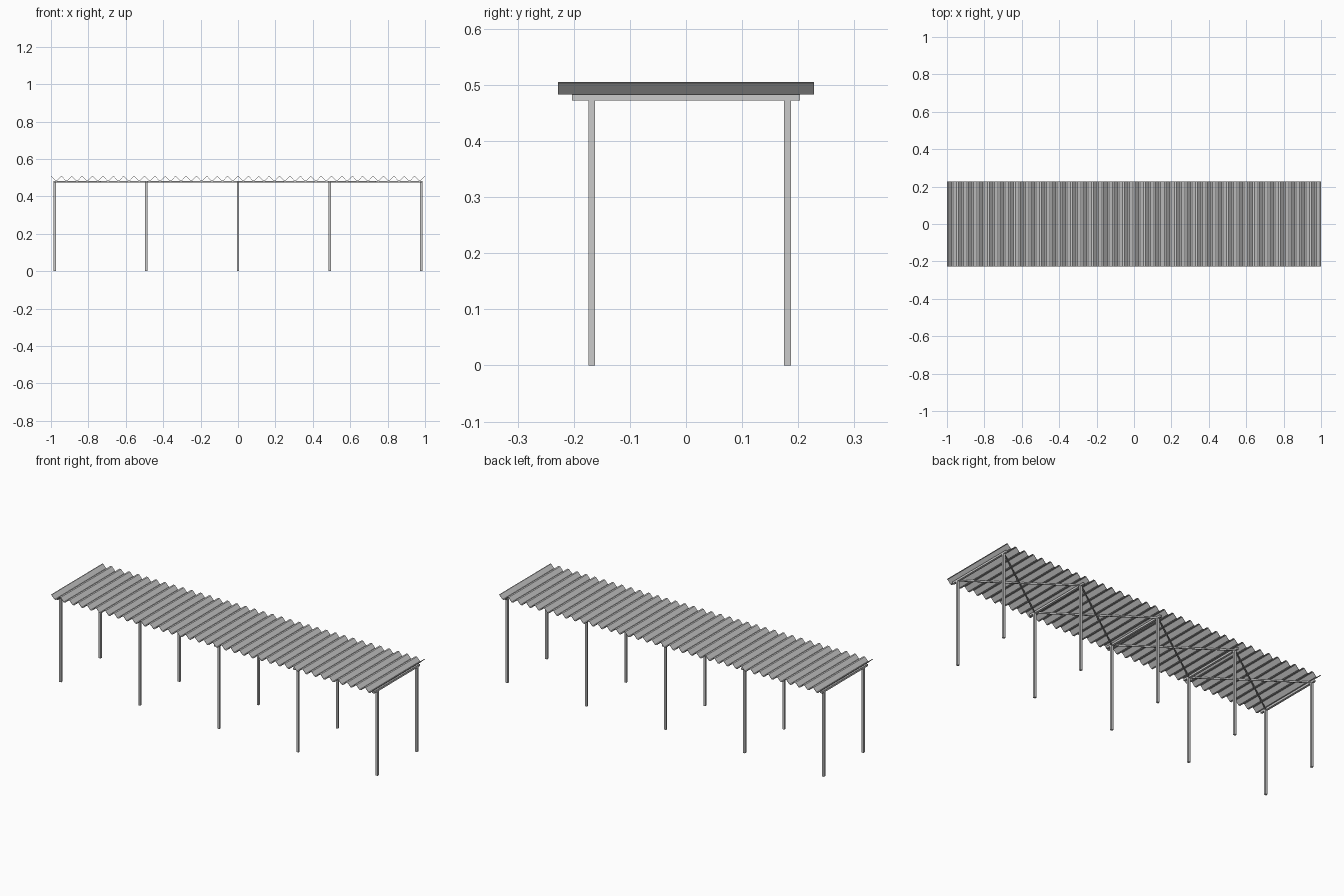
import bpy
import bmesh
from mathutils import Matrix, Vector

cube = bpy.data.objects.get("Cube")
if cube:
    bpy.data.objects.remove(cube, do_unlink=True)

steel = bpy.data.materials.new("grey_steel")
steel.use_nodes = True
grey = (0.6, 0.6, 0.6, 1)
steel.diffuse_color = grey
steel.node_tree.nodes["Principled BSDF"].inputs["Base Color"].default_value = grey


def finish(name, bm):
    bmesh.ops.recalc_face_normals(bm, faces=bm.faces)
    mesh = bpy.data.meshes.new(name)
    bm.to_mesh(mesh)
    bm.free()
    mesh.materials.append(steel)
    obj = bpy.data.objects.new(name, mesh)
    bpy.context.collection.objects.link(obj)
    return obj


def bar(name, start, end, width, height):
    """Rectangular bar whose length runs from start to end."""
    start, end = Vector(start), Vector(end)
    along = end - start
    bm = bmesh.new()
    bmesh.ops.create_cube(bm, size=1)
    turn = along.to_track_quat("X", "Z").to_matrix().to_4x4()
    size = Matrix.Diagonal((along.length, width, height, 1))
    bm.transform(Matrix.Translation((start + end) / 2) @ turn @ size)
    return finish(name, bm)


frames = [-0.98, -0.49, 0, 0.49, 0.98]
front_y, back_y = -0.168, 0.181
beam_bottom, beam_top = 0.472, 0.483
beam_z = (beam_bottom + beam_top) / 2

# Posts and cross beams
for i, x in enumerate(frames):
    for side, y in (("front", front_y), ("back", back_y)):
        bar(f"{side}_post_{i}", (x, y, 0), (x, y, beam_bottom), 0.012, 0.012)
    bar(f"cross_beam_{i}", (x, -0.203, beam_z), (x, 0.203, beam_z),
        0.012, beam_top - beam_bottom)

# Crossed diagonal braces in each bay
for i, (x0, x1) in enumerate(zip(frames, frames[1:])):
    bar(f"brace_a_{i}", (x0, front_y, beam_z), (x1, back_y, beam_z), 0.006, 0.007)
    bar(f"brace_b_{i}", (x0, back_y, beam_z), (x1, front_y, beam_z), 0.006, 0.007)

# Corrugated roof sheet: repeated ridge profile swept from front to back
waves, low, high, half_depth = 36, 0.484, 0.504, 0.228
pitch = 2 / waves
profile = [(-1, high)]
for i in range(waves):
    x = -1 + i * pitch
    profile += [(x + pitch * t, z) for t, z in
                ((0.08, high), (0.42, low), (0.58, low), (0.92, high))]
profile.append((1, high))

bm = bmesh.new()
rows = [[bm.verts.new((x, y, z)) for x, z in profile]
        for y in (-half_depth, half_depth)]
for i in range(len(profile) - 1):
    bm.faces.new((rows[0][i], rows[0][i + 1], rows[1][i + 1], rows[1][i]))
roof = finish("corrugated_roof", bm)
sheet = roof.modifiers.new("sheet_thickness", "SOLIDIFY")
sheet.thickness = 0.002
sheet.offset = 0
